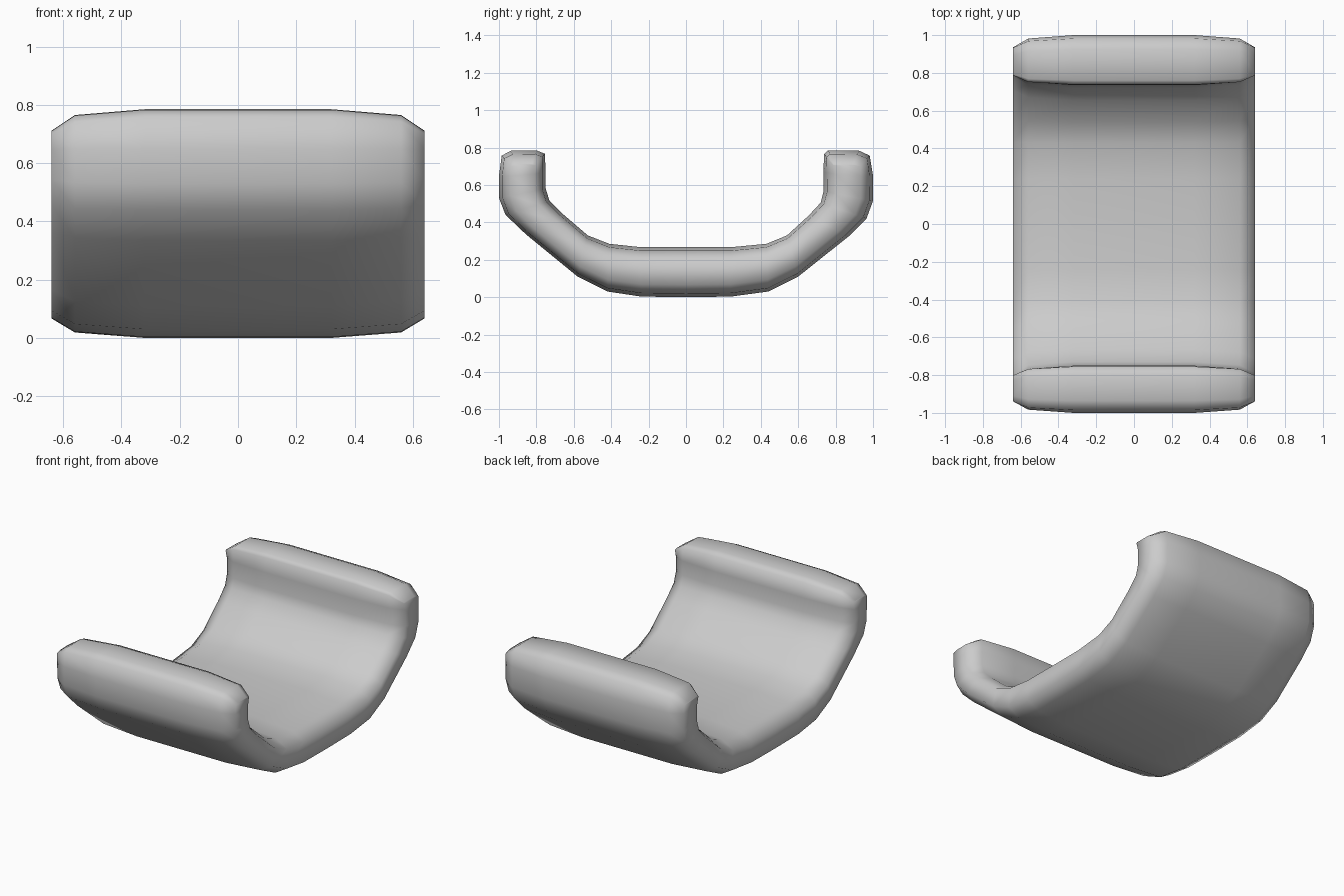
import bpy
import bmesh

if "Cube" in bpy.data.objects:
    bpy.data.objects.remove(bpy.data.objects["Cube"])

# Profile stations: outer (y, z), inner (y, z), corner drop factor at the lips
right = [
    ((0.24, 0.003), (0.24, 0.267), 0),
    ((0.44, 0.03), (0.43, 0.285), 0),
    ((0.60, 0.11), (0.54, 0.33), 0),
    ((0.87, 0.325), (0.655, 0.435), 0),
    ((0.965, 0.42), (0.72, 0.505), 0),
    ((1.00, 0.515), (0.735, 0.565), 0),
    ((1.00, 0.65), (0.735, 0.67), 0.1),
    ((0.982, 0.757), (0.738, 0.765), 0.8),
    ((0.925, 0.783), (0.76, 0.785), 1),
]
left = [
    ((-0.24, 0.003), (-0.24, 0.267), 0),
    ((-0.42, 0.03), (-0.41, 0.285), 0),
    ((-0.58, 0.11), (-0.525, 0.33), 0),
    ((-0.855, 0.335), (-0.665, 0.45), 0),
    ((-0.965, 0.44), (-0.73, 0.515), 0),
    ((-1.00, 0.53), (-0.75, 0.58), 0),
    ((-1.00, 0.65), (-0.75, 0.67), 0.1),
    ((-0.985, 0.757), (-0.755, 0.767), 0.8),
    ((-0.935, 0.783), (-0.80, 0.785), 1),
]
stations = left[::-1] + [((0, 0), (0, 0.267), 0)] + right

# Rounded slab columns: x, thickness inset, lip drop
half = [(0.32, 0.0, 0.0), (0.56, 0.07, 0.02), (0.64, 0.25, 0.073)]
columns = [(-x, i, d) for x, i, d in half[::-1]] + [(0, 0, 0)] + half

bm = bmesh.new()


def row(a, b, lip):
    verts = []
    for x, inset, drop in columns:
        # thin the tip less, since it is already rounded
        t = inset * (1 - 0.25 * lip)
        y = a[0] + (b[0] - a[0]) * t
        z = a[1] + (b[1] - a[1]) * t - drop * lip
        verts.append(bm.verts.new((x, y, z)))
    return verts


outer = [row(o, i, lip) for o, i, lip in stations]
inner = [row(i, o, lip) for o, i, lip in stations]


def bridge(a, b):
    for k in range(len(a) - 1):
        bm.faces.new((a[k], a[k + 1], b[k + 1], b[k]))


# Broad faces, side edges and lip ends
for s in (outer, inner):
    for a, b in zip(s, s[1:]):
        bridge(a, b)
for k in (0, -1):
    bridge([r[k] for r in outer], [r[k] for r in inner])
    bridge(outer[k], inner[k])

bmesh.ops.recalc_face_normals(bm, faces=bm.faces)
for f in bm.faces:
    f.smooth = True

mesh = bpy.data.meshes.new("curved_cradle")
bm.to_mesh(mesh)
bm.free()
cradle = bpy.data.objects.new("curved_cradle", mesh)
bpy.context.collection.objects.link(cradle)
